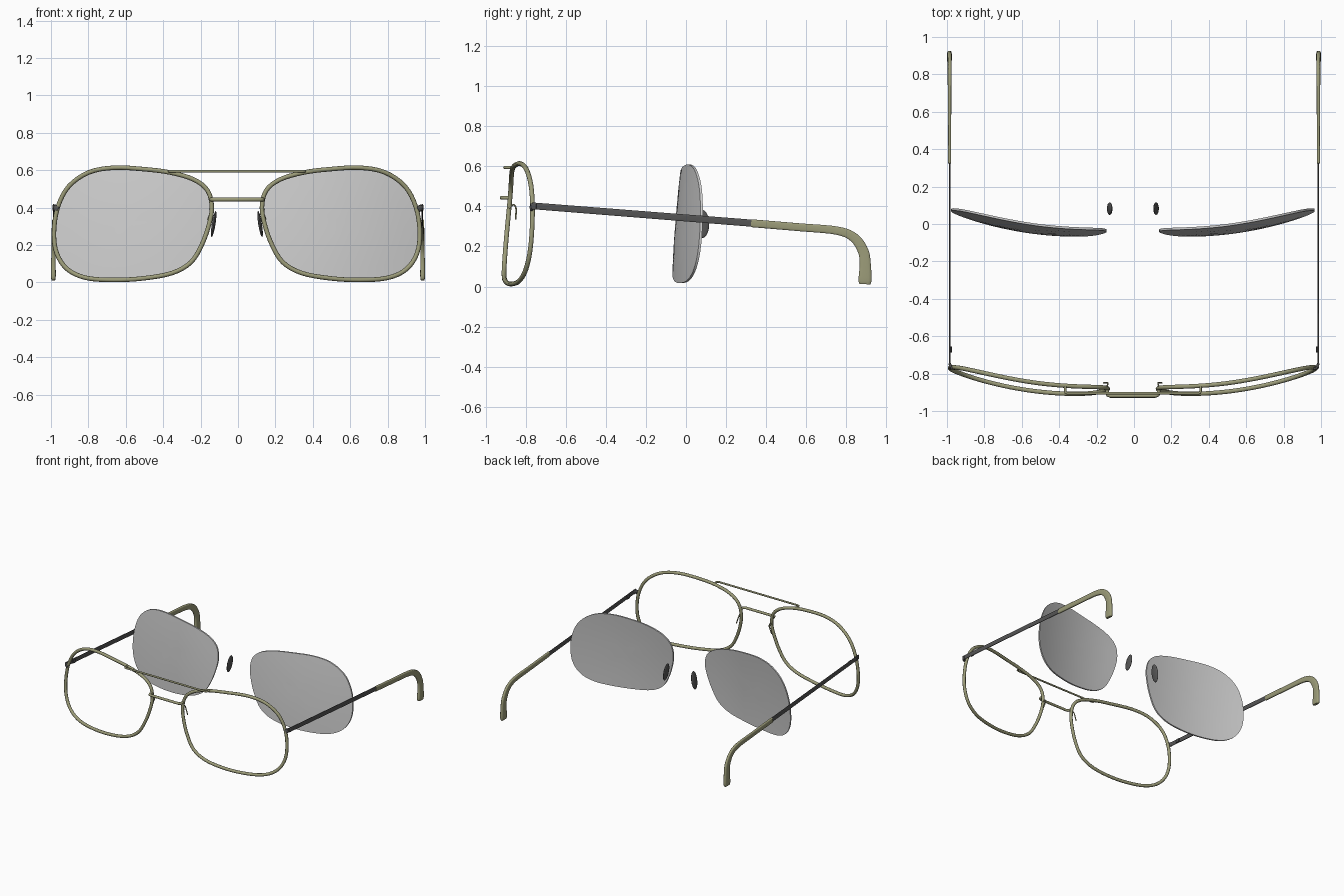
import bpy, bmesh, math
from mathutils import Vector

if "Cube" in bpy.data.objects:
    bpy.data.objects.remove(bpy.data.objects["Cube"])


def material(name, rgb):
    m = bpy.data.materials.new(name)
    m.diffuse_color = (*rgb, 1)
    m.use_nodes = True
    m.node_tree.nodes["Principled BSDF"].inputs["Base Color"].default_value = m.diffuse_color
    return m


OLIVE = material("olive_metal", (0.33, 0.33, 0.19))
DARK = material("dark_grey", (0.09, 0.09, 0.09))
LENS = material("lens_grey", (0.62, 0.62, 0.62))
AXIS = -0.006  # mirror line of the front


def finish(name, bm, mat, angle=50):
    bmesh.ops.recalc_face_normals(bm, faces=bm.faces)
    me = bpy.data.meshes.new(name)
    bm.to_mesh(me)
    bm.free()
    me.materials.append(mat)
    ob = bpy.data.objects.new(name, me)
    bpy.context.collection.objects.link(ob)
    bpy.ops.object.select_all(action='DESELECT')
    ob.select_set(True)
    bpy.context.view_layer.objects.active = ob
    bpy.ops.object.shade_smooth_by_angle(angle=math.radians(angle))
    return ob


def spline(pts, closed=False, steps=5):
    """Catmull-Rom through tuples of any length."""
    n, out = len(pts), []
    get = (lambda i: pts[i % n]) if closed else (lambda i: pts[max(0, min(n - 1, i))])
    for i in range(n if closed else n - 1):
        p = [get(i + k) for k in (-1, 0, 1, 2)]
        for j in range(steps):
            t = j / steps
            out.append(tuple(0.5 * (2 * b + (c - a) * t + (2 * a - 5 * b + 4 * c - d) * t * t
                                    + (3 * b - a - 3 * c + d) * t ** 3) for a, b, c, d in zip(*p)))
    if not closed:
        out.append(tuple(pts[-1]))
    return out


def sweep(name, pts, mat, ref, closed=False, sides=10, power=1.0):
    """Tube through (x, y, z, radius along ref, radius across)."""
    bm, rings, n = bmesh.new(), [], len(pts)
    P = [Vector(p[:3]) for p in pts]
    for i, p in enumerate(pts):
        if closed:
            t = P[(i + 1) % n] - P[i - 1]
        else:
            t = P[min(i + 1, n - 1)] - P[max(i - 1, 0)]
        t.normalize()
        a = Vector(ref)
        a = (a - t * a.dot(t)).normalized()
        b = t.cross(a)
        ring = []
        for k in range(sides):
            w = 2 * math.pi * (k + 0.5) / sides
            c, s = math.cos(w), math.sin(w)
            c, s = [math.copysign(abs(v) ** power, v) for v in (c, s)]
            ring.append(bm.verts.new(P[i] + a * c * p[3] + b * s * p[4]))
        rings.append(ring)
    for i in range(n if closed else n - 1):
        r, q = rings[i], rings[(i + 1) % n]
        for k in range(sides):
            m = (k + 1) % sides
            bm.faces.new((r[k], r[m], q[m], q[k]))
    if not closed:
        bm.faces.new(rings[0])
        bm.faces.new(rings[-1])
    return finish(name, bm, mat)


def flip(pts, s, axis):
    return [(axis + s * (p[0] - axis), *p[1:]) for p in pts]


def bow(x, z):
    """Curved, tilted surface on which rims and lenses lie."""
    return -0.895 + 0.26 * (x - 0.27) ** 2 + 0.075 * (z - 0.3) + 0.08 * (z - 0.3) ** 2


# Rim outline, seen from the front
OUTLINE = spline([(.128, .40), (.15, .49), (.225, .55), (.35, .587), (.49, .605), (.65, .613),
                  (.785, .588), (.893, .513), (.952, .40), (.972, .267), (.957, .155), (.90, .07),
                  (.80, .024), (.65, .013), (.49, .022), (.34, .05), (.24, .107), (.182, .2),
                  (.144, .305)], closed=True, steps=4)


def lens(name, s):
    bm, cx, cz, thick = bmesh.new(), 0.56, 0.315, 0.012
    layers = []
    for off in (0, thick):
        def vert(x, z):
            return bm.verts.new((AXIS + s * (x - AXIS), bow(x, z) + 0.84 + off, z))
        rings = [[vert(cx + (x - cx) * f, cz + (z - cz) * f) for x, z in OUTLINE]
                 for f in (.985, .8, .6, .4, .2)]
        mid = vert(cx, cz)
        n = len(OUTLINE)
        for r, q in zip(rings, rings[1:]):
            for k in range(n):
                bm.faces.new((r[k], r[(k + 1) % n], q[(k + 1) % n], q[k]))
        for k in range(n):
            bm.faces.new((rings[-1][k], rings[-1][(k + 1) % n], mid))
        layers.append(rings[0])
    r, q = layers
    for k in range(n):
        bm.faces.new((r[k], r[(k + 1) % n], q[(k + 1) % n], q[k]))
    finish(name, bm, LENS, 40)


for side, s in (("right", 1), ("left", -1)):
    # Rim and its lens, which sits apart behind it
    rim = [(x, bow(x, z), z, .012, .012) for x, z in OUTLINE]
    sweep(side + "_rim", flip(rim, s, AXIS), OLIVE, (0, 1, 0), closed=True)
    lens(side + "_lens", s)

    # Wire that carries the nose pad
    wire = spline([(.140, -.882, .39, .004, .004), (.130, -.862, .408, .004, .004),
                   (.130, -.848, .39, .004, .004), (.150, -.850, .335, .004, .004)])
    sweep(side + "_pad_wire", flip(wire, s, AXIS), OLIVE, (1, 0, 0), sides=6)

    # Nose pad
    bm = bmesh.new()
    bmesh.ops.create_uvsphere(bm, u_segments=16, v_segments=10, radius=1)
    for v in bm.verts:
        x, y, z = v.co
        v.co = (AXIS + s * (.124 + .010 * x - .011 * z), .082 + .034 * y, .312 + .07 * z)
    finish(side + "_nose_pad", bm, DARK)

    # End piece joining rim and temple, with hinge
    end = [(.962, -.772, .39, .016, .008), (.978, -.768, .40, .016, .008), (.986, -.745, .40, .016, .007)]
    sweep(side + "_end_piece", flip(end, s, 0), DARK, (0, 0, 1), sides=8, power=.5)
    hinge = [(.980, -.685, .395, .007, .014), (.980, -.655, .392, .007, .014)]
    sweep(side + "_hinge", flip(hinge, s, 0), DARK, (1, 0, 0), sides=8, power=.5)

    # Temple arm and ear tip
    arm = [(.986, -.77, .403, .004, .017), (.985, .33, .316, .004, .018)]
    sweep(side + "_temple_arm", flip(arm, s, 0), DARK, (1, 0, 0), sides=12, power=.5)
    tip = spline([(.986, .325, .316, .009, .020), (.986, .564, .296, .009, .020),
                  (.986, .753, .279, .010, .021), (.986, .838, .244, .010, .024),
                  (.986, .883, .179, .011, .027), (.987, .894, .115, .012, .028),
                  (.987, .893, .035, .013, .033), (.987, .892, .012, .010, .028)])
    sweep(side + "_ear_tip", flip(tip, s, 0), OLIVE, (1, 0, 0), sides=12, power=.5)


def bar(name, half, y_back, y_front, z, r):
    """Straight bar whose rounded ends turn back to the rims."""
    e = r * 1.6
    half_path = [(half, y_back), (half, y_front + e), (half - e * .3, y_front + e * .3), (half - e, y_front)]
    path = half_path + [(-x, y) for x, y in reversed(half_path)]
    sweep(name, [(AXIS + x, y, z, r, r) for x, y in path], OLIVE, (0, 0, 1))


bar("brow_bar", .362, -.868, -.905, .594, .007)
bar("nose_bridge", .138, -.885, -.919, .443, .010)
